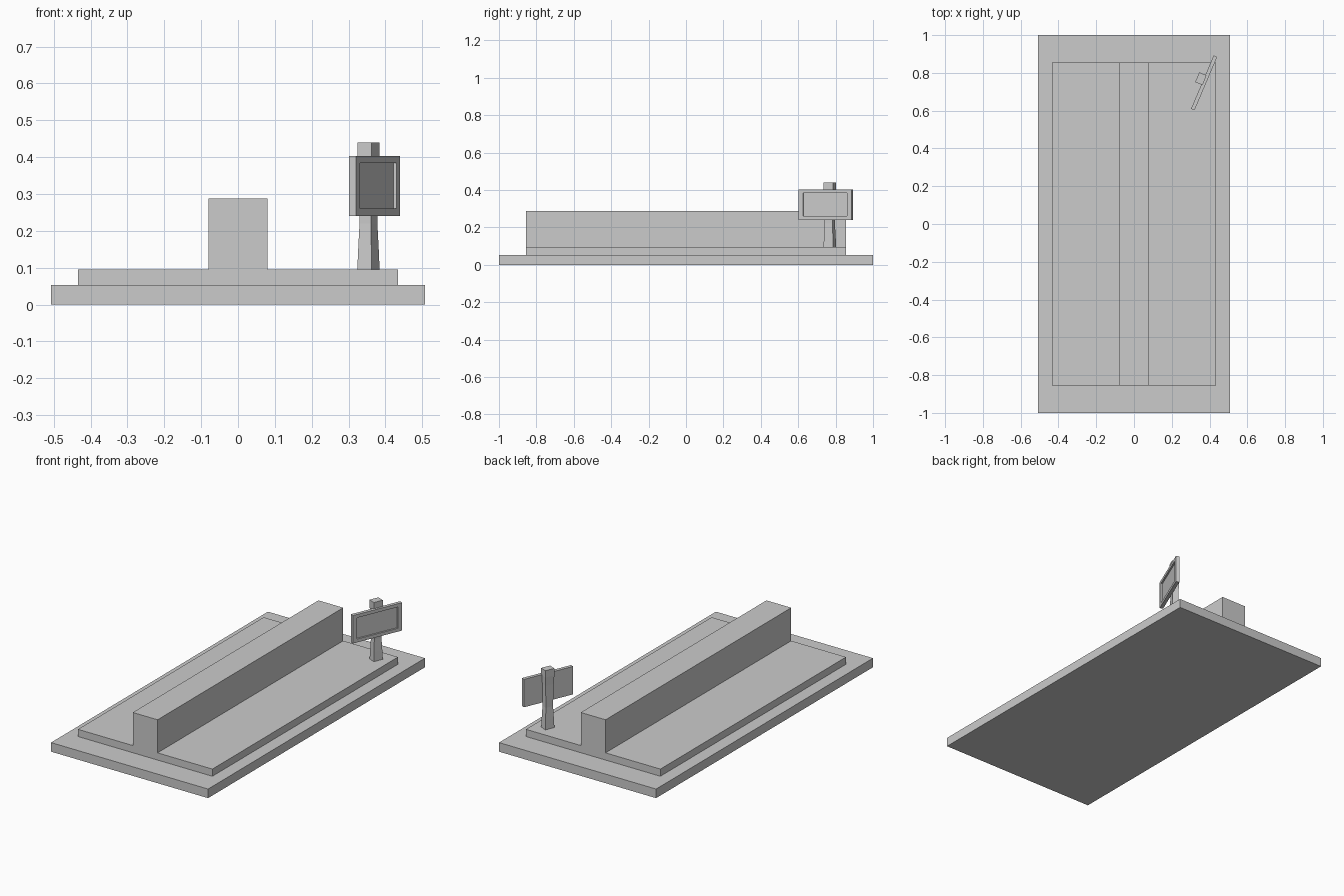
import bpy, bmesh, math
from mathutils import Matrix, Vector

if "Cube" in bpy.data.objects:
    bpy.data.objects.remove(bpy.data.objects["Cube"])


def finish(name, bm):
    bmesh.ops.recalc_face_normals(bm, faces=bm.faces)
    mesh = bpy.data.meshes.new(name)
    bm.to_mesh(mesh)
    bm.free()
    obj = bpy.data.objects.new(name, mesh)
    bpy.context.collection.objects.link(obj)
    return obj


def box(size, center):
    bm = bmesh.new()
    bmesh.ops.create_cube(bm, size=1)
    bmesh.ops.scale(bm, vec=size, verts=bm.verts)
    bmesh.ops.translate(bm, vec=center, verts=bm.verts)
    return bm


# Ground slab
finish("base_slab", box((1.014, 2.0, 0.053), (0, 0, 0.0265)))

# Platform with central wall: one stepped profile extruded along y
half = [(0.434, 0.053), (0.434, 0.095), (0.08, 0.095), (0.08, 0.288)]
profile = half + [(-x, z) for x, z in reversed(half)]
bm = bmesh.new()
face = bm.faces.new([bm.verts.new((x, -0.856, z)) for x, z in profile])
ext = bmesh.ops.extrude_face_region(bm, geom=[face], use_keep_orig=True)
bmesh.ops.translate(bm, vec=(0, 1.712, 0),
                    verts=[g for g in ext["geom"] if isinstance(g, bmesh.types.BMVert)])
finish("platform_and_wall", bm)

# Sign parts are made facing local -y, then turned towards the right side
turn = Matrix.Rotation(math.radians(67), 4, 'Z')

# Sign board with a recessed panel on the front
bm = box((0.307, 0.02, 0.163), (0, 0, 0))
bm.normal_update()
front = min(bm.faces, key=lambda f: f.calc_center_median().y)
bmesh.ops.inset_region(bm, faces=[front], thickness=0.037)
for v in front.verts:
    v.co.z = math.copysign(0.062, v.co.z)
ext = bmesh.ops.extrude_discrete_faces(bm, faces=[front])
bmesh.ops.translate(bm, vec=(0, 0.009, 0), verts=ext["faces"][0].verts)
board = finish("sign_board", bm)
board.matrix_world = Matrix.Translation((0.371, 0.747, 0.322)) @ turn

# Sign post with a slight waist, lofted from square rings
bm = bmesh.new()
rings = []
for z, s in [(0.095, 1.0), (0.15, 0.92), (0.22, 0.8), (0.35, 0.9), (0.40, 1.0), (0.44, 1.0)]:
    rings.append([bm.verts.new((sx * 0.028 * s, sy * 0.021 * s, z))
                  for sx, sy in ((-1, -1), (1, -1), (1, 1), (-1, 1))])
for a, b in zip(rings, rings[1:]):
    for i in range(4):
        j = (i + 1) % 4
        bm.faces.new((a[i], a[j], b[j], b[i]))
bm.faces.new(rings[0])
bm.faces.new(rings[-1])
post = finish("sign_post", bm)
post.matrix_world = Matrix.Translation((0.354, 0.769, 0)) @ turn
